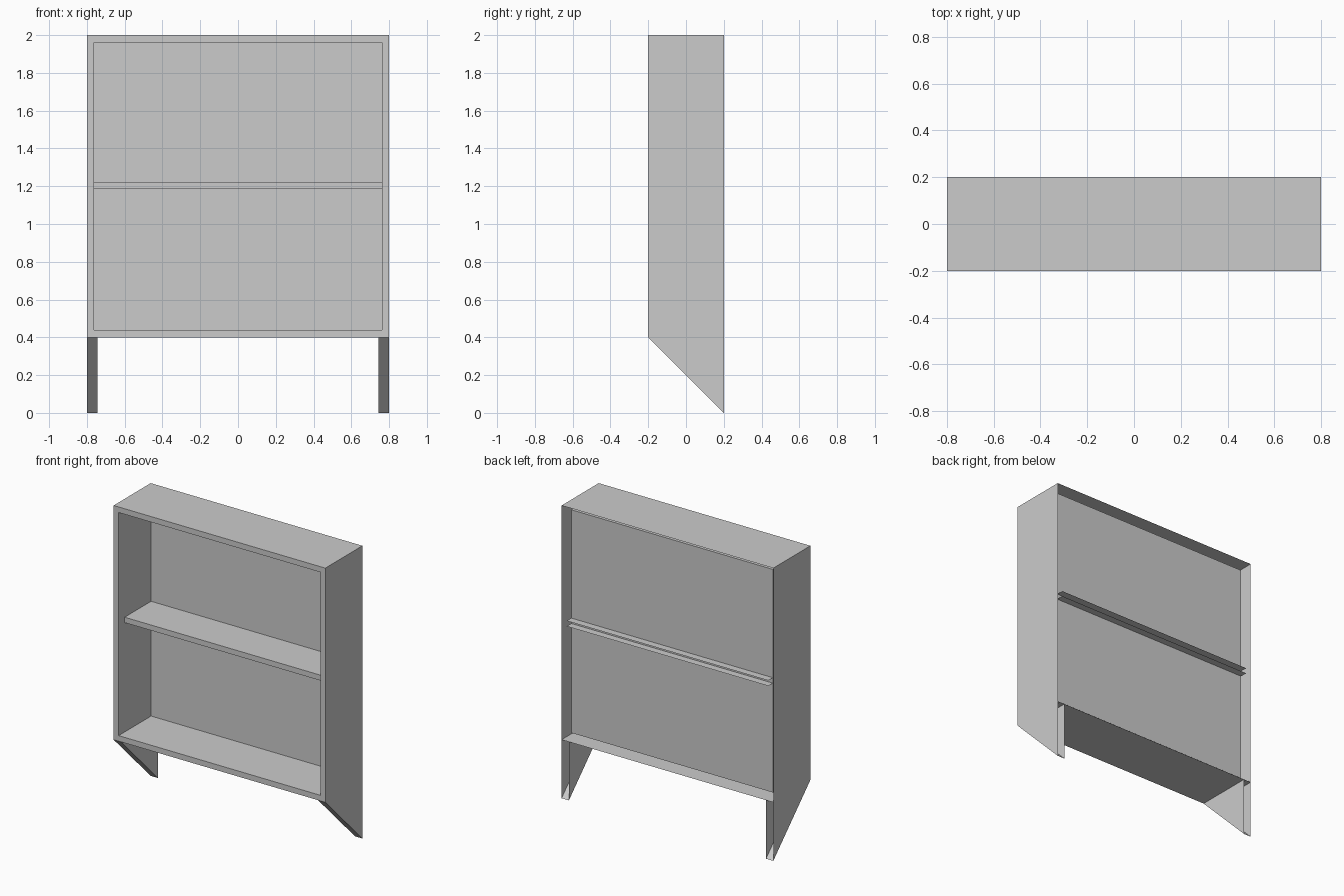
import bpy, bmesh
from mathutils import Vector

if "Cube" in bpy.data.objects:
    bpy.data.objects.remove(bpy.data.objects["Cube"])

W, D, TOP, FLOOR = 0.8, 0.2, 2.0, 0.4   # half width, half depth, heights
RIM = 0.038                             # front frame width


def open_box(lo, hi, missing):
    """Box between two corners, without the faces whose normals are listed."""
    bm = bmesh.new()
    bmesh.ops.create_cube(bm, size=1)
    lo, hi = Vector(lo), Vector(hi)
    bm.normal_update()
    gone = [f for f in bm.faces if any(f.normal.dot(Vector(m)) > 0.9 for m in missing)]
    bmesh.ops.delete(bm, geom=gone, context='FACES')
    for v in bm.verts:
        v.co = (lo + hi) / 2 + Vector(c * s for c, s in zip(v.co, hi - lo))
    bm.normal_update()
    return bm


def finish(bm, name):
    mesh = bpy.data.meshes.new(name)
    bm.to_mesh(mesh)
    bm.free()
    obj = bpy.data.objects.new(name, mesh)
    bpy.context.collection.objects.link(obj)
    return obj


BACK, RIGHT, LEFT, UP = (0, 1, 0), (1, 0, 0), (-1, 0, 0), (0, 0, 1)

# Case: open-backed shell, front inset and pushed in to form the compartment
bm = open_box((-W, -D, FLOOR), (W, D, TOP), [BACK])
front = [f for f in bm.faces if f.normal.y < -0.9]
bmesh.ops.inset_region(bm, faces=front, thickness=RIM, use_even_offset=True)
inner = bmesh.ops.extrude_discrete_faces(bm, faces=front)['faces']
bmesh.ops.translate(bm, verts=inner[0].verts[:], vec=(0, 0.35, 0))
finish(bm, "case")

# Shelf: passes through the back panel, open at the rear and ends
finish(open_box((RIM - W, -0.135, 1.185), (W - RIM, D, 1.222),
                [BACK, RIGHT, LEFT]), "shelf")

# Legs: hollow wedges tapering down to the rear edge, mirrored across x
bm = open_box((W - 0.055, -D, 0), (W, D, FLOOR), [BACK, UP])
for v in bm.verts:
    if v.co.y < 0:
        v.co.z = FLOOR
bmesh.ops.remove_doubles(bm, verts=bm.verts[:], dist=0.001)
legs = finish(bm, "legs")
legs.modifiers.new("Mirror", 'MIRROR')
